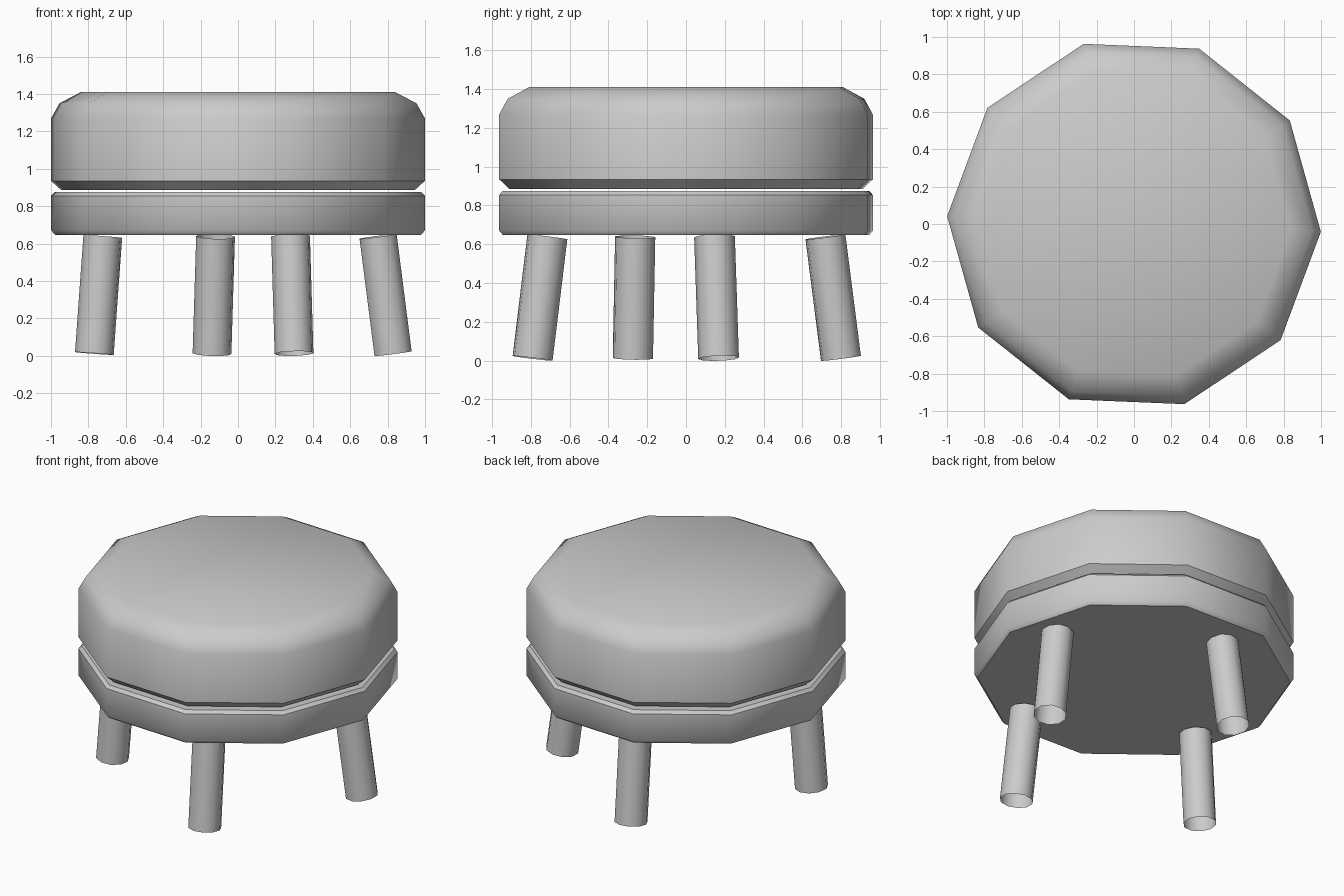
import bpy, bmesh, math
from mathutils import Vector

if "Cube" in bpy.data.objects:
    bpy.data.objects.remove(bpy.data.objects["Cube"])

TURN = math.radians(-2.4)


def finish(name, bm):
    bmesh.ops.recalc_face_normals(bm, faces=bm.faces)
    mesh = bpy.data.meshes.new(name)
    bm.to_mesh(mesh)
    bm.free()
    obj = bpy.data.objects.new(name, mesh)
    bpy.context.collection.objects.link(obj)
    bpy.ops.object.select_all(action='DESELECT')
    obj.select_set(True)
    bpy.context.view_layer.objects.active = obj
    bpy.ops.object.shade_smooth_by_angle(angle=math.radians(40))
    return obj


def loft(bm, rings, closed):
    loops = [[bm.verts.new(p) for p in ring] for ring in rings]
    for a, b in zip(loops, loops[1:]):
        for i in range(len(a)):
            j = (i + 1) % len(a)
            bm.faces.new((a[i], a[j], b[j], b[i]))
    if closed:
        bm.faces.new(loops[0][::-1])
        bm.faces.new(loops[-1])


def ten_sided(name, profile):
    bm = bmesh.new()
    angles = [TURN + i * math.tau / 10 for i in range(10)]
    loft(bm, [[(r * math.cos(a), r * math.sin(a), z) for a in angles]
              for r, z in profile], True)
    return finish(name, bm)


def leg(name, top, foot, turn, radius=0.105):
    # open tube whose ends are square to its tilted axis
    top, foot = Vector(top), Vector(foot)
    rot = Vector((0, 0, 1)).rotation_difference(top - foot)
    section = [rot @ Vector((radius * math.cos(a), radius * math.sin(a), 0))
               for a in (turn + i * math.tau / 10 for i in range(10))]
    bm = bmesh.new()
    loft(bm, [[c + p for p in section] for c in (foot, top)], False)
    obj = finish(name, bm)
    return obj


# Padded seat and the frame beneath it
ten_sided("cushion", [(0.945, 0.885), (1, 0.935), (1, 1.27), (0.955, 1.35), (0.84, 1.41)])
ten_sided("seat_frame", [(0.98, 0.647), (1, 0.67), (1, 0.855), (0.98, 0.875)])

# Splayed legs
T, F = 0.638, 0.012
leg("right_leg", (0.749, 0.147, T), (0.829, 0.168, F), math.radians(18))
leg("back_leg", (-0.12, 0.719, T), (-0.139, 0.799, F), math.radians(9))
leg("left_leg", (-0.723, -0.262, T), (-0.768, -0.274, F), math.radians(9))
leg("front_leg", (0.281, -0.715, T), (0.2995, -0.791, F), math.radians(9))
